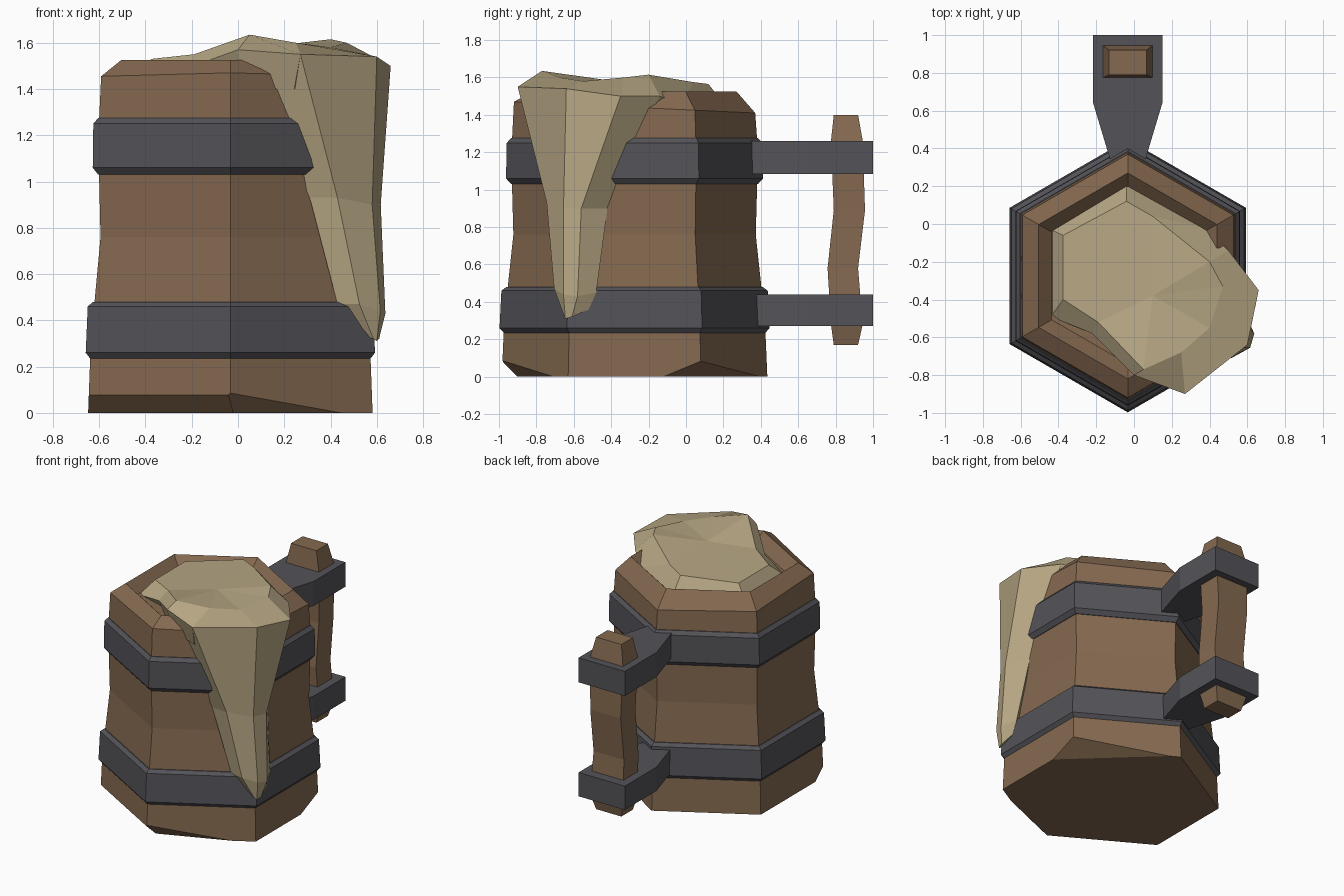
import bpy, bmesh, math
from mathutils import Vector

CX, CY = -0.033, -0.275          # axis of the six-sided mug


def material(name, colour):
    m = bpy.data.materials.new(name)
    m.diffuse_color = (*colour, 1)
    return m


WOOD = material("brown wood", (0.235, 0.142, 0.080))
METAL = material("dark metal", (0.088, 0.086, 0.098))
FOAM = material("cream foam", (0.470, 0.385, 0.230))


def finish(bm, name, mat):
    bmesh.ops.recalc_face_normals(bm, faces=bm.faces)
    me = bpy.data.meshes.new(name)
    bm.to_mesh(me)
    bm.free()
    me.materials.append(mat)
    ob = bpy.data.objects.new(name, me)
    bpy.context.collection.objects.link(ob)
    return ob


def loft(rings, loop=False):
    """Skin rings of equal length; cap the ends, or join last ring to first."""
    bm = bmesh.new()
    vs = [[bm.verts.new(p) for p in ring] for ring in rings]
    n = len(vs[0])
    pairs = list(zip(vs, vs[1:])) + ([(vs[-1], vs[0])] if loop else [])
    for a, b in pairs:
        for i in range(n):
            j = (i + 1) % n
            bm.faces.new((a[i], a[j], b[j], b[i]))
    if not loop:
        bm.faces.new(vs[0][::-1])
        bm.faces.new(vs[-1])
    return bm


def hexagon(r, z, tilt=0.0):
    """Six corners with one pointing to the front; tilt raises the front."""
    angles = [math.radians(30 + 60 * k) for k in range(6)]
    return [(CX + r * math.cos(a), CY + r * math.sin(a), z - tilt * math.sin(a))
            for a in angles]


# Wooden body with bevelled rim and recessed top
body = loft([hexagon(*p) for p in (
    (0.71, 0), (0.70, 0.23), (0.678, 0.48), (0.648, 0.76), (0.656, 1.05),
    (0.655, 1.27), (0.645, 1.44, 0.03), (0.545, 1.525), (0.465, 1.45))])
# Chipped lower corners
for point, normal in (
        ((CX, -0.985, 0.08), (-0.5, -0.866, -1)),
        ((CX, -0.985, 0.09), (0.0176, -0.0428, -0.038)),
        ((0.58, 0.07, 0.08), (0.0408, 0.0432, -0.1026))):
    bmesh.ops.bisect_plane(body, geom=body.verts[:] + body.edges[:] + body.faces[:],
                           plane_co=point, plane_no=Vector(normal).normalized(),
                           clear_outer=True)
    bmesh.ops.holes_fill(body, edges=[e for e in body.edges if e.is_boundary])
finish(body, "mug_body", WOOD)

# Metal bands
for name, profile in (
        ("lower_band", ((0.64, 0.23), (0.695, 0.23), (0.722, 0.26), (0.712, 0.46),
                        (0.685, 0.48), (0.64, 0.48))),
        ("upper_band", ((0.62, 1.03), (0.66, 1.03), (0.687, 1.06), (0.684, 1.25),
                        (0.66, 1.275), (0.62, 1.275)))):
    finish(loft([hexagon(*p) for p in profile], loop=True), name, METAL)

# Metal handle brackets
OUTLINE = ((0.07, 0.26), (0.105, 0.38), (0.183, 0.64), (0.183, 1.0))
plan = [(x + CX, y) for x, y in OUTLINE] + [(CX - x, y) for x, y in OUTLINE[::-1]]
for name, z0, z1 in (("lower_bracket", 0.27, 0.44), ("upper_bracket", 1.085, 1.26)):
    finish(loft([[(x, y, z) for x, y in plan] for z in (z0, z1)]), name, METAL)

# Bent wooden grip: height, half width, near and far y
grip = [[(CX + sx * w, y, z) for sx, y in ((-1, a), (1, a), (1, b), (-1, b))]
        for z, w, a, b in ((0.17, 0.10, 0.79, 0.92), (0.28, 0.13, 0.775, 0.945),
                           (0.58, 0.12, 0.757, 0.92), (0.89, 0.12, 0.79, 0.957),
                           (1.26, 0.13, 0.775, 0.945), (1.40, 0.10, 0.79, 0.92))]
finish(loft(grip), "handle_grip", WOOD)

# Foam cap: lower edge ring, raised inner ring, then a fan to the middle
edge = [(-0.44, -0.03, 1.44), (-0.04, 0.21, 1.45), (0.37, -0.02, 1.46),
        (0.50, -0.14, 1.50), (0.66, -0.35, 1.50), (0.60, -0.64, 1.54),
        (0.27, -0.90, 1.55), (0.0, -0.80, 1.57), (-0.22, -0.58, 1.49),
        (-0.44, -0.49, 1.44)]
crown = [(-0.375, -0.06, 1.53), (-0.04, 0.12, 1.565), (0.10, 0.04, 1.575),
         (0.40, -0.20, 1.615), (0.47, -0.33, 1.60), (0.40, -0.55, 1.58),
         (0.25, -0.68, 1.60), (0.05, -0.77, 1.635), (-0.19, -0.52, 1.55),
         (-0.375, -0.40, 1.53)]
base = [(x * 0.9, y * 0.9 - 0.03, 1.40) for x, y, z in edge]
cap = loft([base, edge, crown])
cap.faces.ensure_lookup_table()
bmesh.ops.poke(cap, faces=[cap.faces[-1]])
cap.verts.ensure_lookup_table()
cap.verts[-1].co = (0.1, -0.38, 1.58)
finish(cap, "foam_cap", FOAM)

# Foam drip over the front right corner; the sixth corner of each ring is inside
drip = [
    [(0.0, -0.80, 1.57), (0.27, -0.90, 1.55), (0.60, -0.64, 1.54),
     (0.66, -0.35, 1.50), (0.50, -0.14, 1.50), (0.2, -0.4, 1.50)],
    [(0.31, -0.735, 0.93), (0.43, -0.745, 0.93), (0.58, -0.655, 0.90),
     (0.617, -0.56, 0.90), (0.53, -0.42, 0.90), (0.40, -0.55, 0.90)],
    [(0.43, -0.69, 0.47), (0.525, -0.705, 0.47), (0.615, -0.655, 0.44),
     (0.637, -0.58, 0.43), (0.59, -0.48, 0.45), (0.48, -0.57, 0.45)],
    [(0.56, -0.64, 0.33), (0.585, -0.65, 0.32), (0.60, -0.645, 0.31),
     (0.61, -0.61, 0.32), (0.59, -0.52, 0.36), (0.54, -0.58, 0.35)]]
finish(loft(drip), "foam_drip", FOAM)
